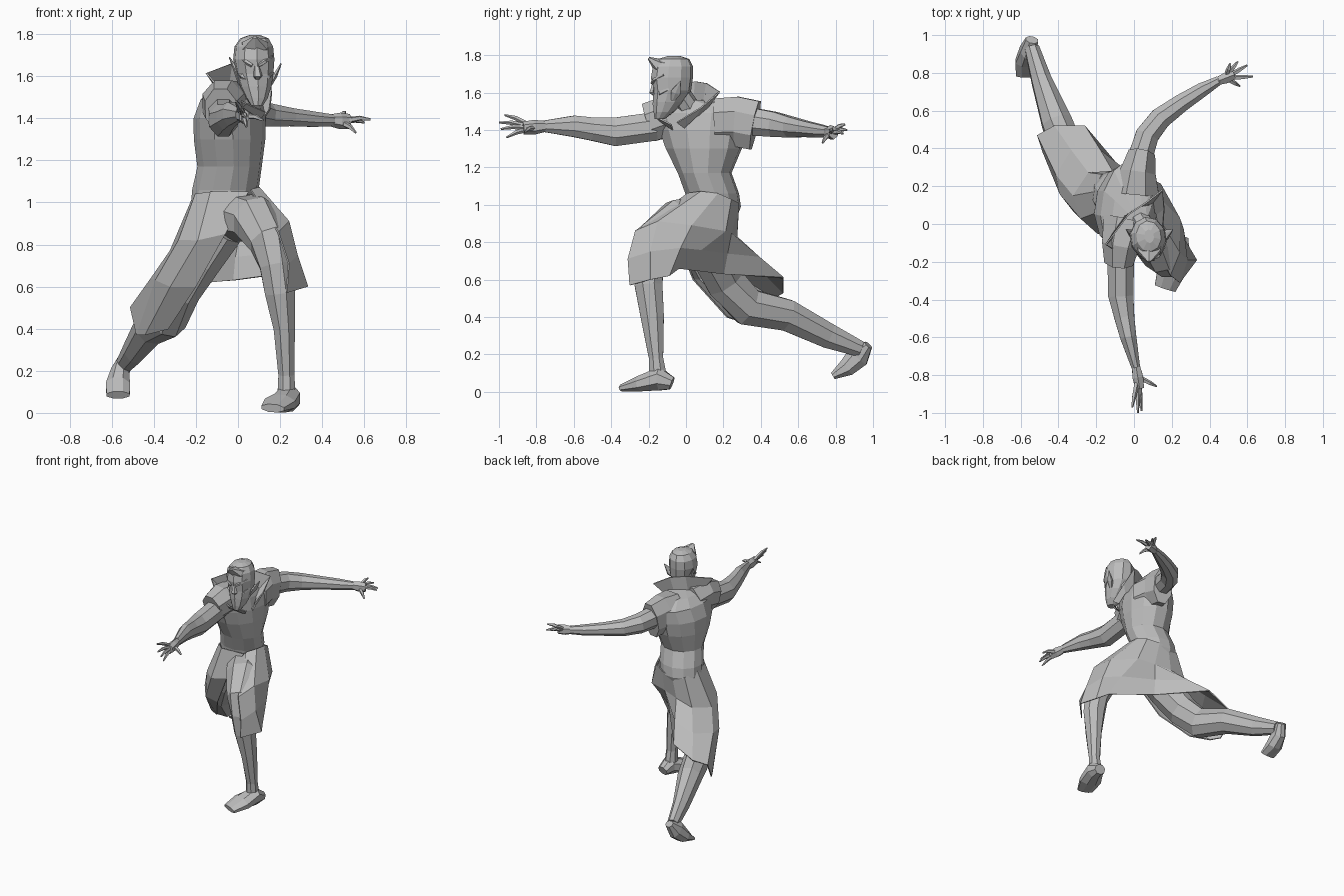
import bpy
import bmesh
from math import cos, sin, pi, radians
from mathutils import Vector

UNIT = 0.01  # every coordinate below is in hundredths of a unit

default_cube = bpy.data.objects.get("Cube")
if default_cube:
    bpy.data.objects.remove(default_cube, do_unlink=True)

grey = bpy.data.materials.new("stone_grey")
grey.use_nodes = True
grey.diffuse_color = (0.5, 0.5, 0.5, 1)
shader = next(n for n in grey.node_tree.nodes if n.type == 'BSDF_PRINCIPLED')
shader.inputs["Base Color"].default_value = grey.diffuse_color


def finish(name, bm):
    """Turn a bmesh into a flat shaded object."""
    bmesh.ops.recalc_face_normals(bm, faces=bm.faces[:])
    mesh = bpy.data.meshes.new(name)
    bm.to_mesh(mesh)
    bm.free()
    mesh.materials.append(grey)
    obj = bpy.data.objects.new(name, mesh)
    bpy.context.collection.objects.link(obj)
    return obj


def loft(name, rings, sides=8, ref=(0, 0, 1), yaw=None):
    """Skin elliptical rings (x, y, z, radius_a, radius_b) along a path.

    With yaw the rings stay horizontal, otherwise they follow the path."""
    bm = bmesh.new()
    centres = [Vector(ring[:3]) for ring in rings]
    loops = []
    for i, ring in enumerate(rings):
        if yaw is not None:
            turn = radians(yaw)
            side = Vector((cos(turn), sin(turn), 0))
            up = Vector((-sin(turn), cos(turn), 0))
        else:
            before = centres[max(i - 1, 0)]
            after = centres[min(i + 1, len(rings) - 1)]
            along = (after - before).normalized()
            side = along.cross(Vector(ref)).normalized()
            up = side.cross(along)
        loop = []
        for k in range(sides):
            angle = 2 * pi * (k + 0.5) / sides
            offset = side * cos(angle) * ring[3] + up * sin(angle) * ring[4]
            loop.append(bm.verts.new((centres[i] + offset * 1.03) * UNIT))
        loops.append(loop)
    for lower, upper in zip(loops, loops[1:]):
        for k in range(sides):
            j = (k + 1) % sides
            bm.faces.new((lower[k], lower[j], upper[j], upper[k]))
    bm.faces.new(loops[0])
    bm.faces.new(loops[-1])
    return finish(name, bm)


def sheet(name, columns, thickness=0.8):
    """Cloth panel skinned across columns of points, given some thickness."""
    bm = bmesh.new()
    grid = [[bm.verts.new(Vector(p) * UNIT) for p in col] for col in columns]
    for a, b in zip(grid, grid[1:]):
        for k in range(len(a) - 1):
            bm.faces.new((a[k], b[k], b[k + 1], a[k + 1]))
    obj = finish(name, bm)
    solid = obj.modifiers.new("cloth_thickness", 'SOLIDIFY')
    solid.thickness = thickness * UNIT
    solid.offset = 0
    return obj


def hand(name, wrist, palm, tips):
    """Palm with slightly bent, tapering fingers reaching to the tips."""
    wrist, palm = Vector(wrist), Vector(palm)
    middle = (wrist + palm) / 2
    loft(name + "_palm", [(*wrist, 2.3, 2.8), (*middle, 3.2, 3.8),
                          (*palm, 2.6, 3.4)], 6)
    for number, tip in enumerate(tips):
        tip = Vector(tip)
        root = middle.lerp(tip, 0.2)
        bend = root.lerp(tip, 0.55) + Vector((0, 0, 0.8))
        loft(f"{name}_finger_{number + 1}",
             [(*root, 1.4, 1.4), (*bend, 1.2, 1.2), (*tip, 0.5, 0.5)], 5)


# Coat body, turned so that the chest looks towards +x
loft("coat_body", [
    (-6, 13, 88, 12, 12), (-7, 15, 99, 15, 14), (-6, 14, 106, 15.5, 14),
    (-4, 10, 117, 15, 14), (-4, 9.5, 130, 16.5, 20), (-4, 9, 140, 16.5, 23),
    (-3, 9, 149, 14, 25), (-1, 7, 154, 10, 16), (2, 3, 156, 5, 6),
], sides=12, yaw=-8)

# Coat skirt: one wrap from the left front edge round the back to the right
sheet("coat_skirt", [
    [(6, 1, 106), (19, -27, 86), (24, -31, 71), (23, -30, 57)],
    [(10, 8, 107), (24, -15, 91), (28, -19, 75), (33, -19, 60)],
    [(10, 17, 106), (24, 3, 89), (26, -3, 77), (27, -9, 62)],
    [(8, 24, 103), (14, 21, 86), (18, 8, 76), (20, -4, 66)],
    [(0, 28, 101), (1, 24, 85), (-1, 22, 74), (-2, 20, 63)],
    [(-8, 28, 100), (-11, 27, 83), (-18, 39, 72), (-26, 52, 61)],
    [(-17, 26, 100), (-24, 27, 79), (-33, 39, 66), (-42, 52, 53)],
    [(-21, 17, 103), (-32, 15, 77), (-41, 26, 64), (-51, 47, 50)],
    [(-20, 6, 104), (-28, 3, 82), (-39, 16, 63), (-48, 38, 37)],
    [(-13, -1, 105), (-19, -5, 82), (-32, 7, 60), (-44, 31, 37)],
    [(5, 0, 105), (-6, -5, 85), (-20, 4, 60), (-33, 22, 40)],
])

# Short wide sleeves with openings that slant in towards the armpit
loft("right_sleeve", [(-4, 2, 146, 13, 12), (-7, -11, 147, 10.5, 11.5),
                      (-8, -20, 144, 8, 11)])
loft("left_sleeve", [(1, 16, 144, 13, 13.5), (2, 27, 144.5, 10, 14),
                     (4, 37, 142.5, 7.5, 13.8)])

# Arms: the right one reaches ahead, the left one trails behind
loft("right_arm", [
    (-7, -16, 142, 7.5, 8), (-7, -38, 139, 7, 8), (-5, -50, 140.5, 5.5, 6.5),
    (-3, -60, 142, 4.5, 6), (1, -76, 142, 2.4, 3.2),
])
loft("left_arm", [
    (2, 31, 145, 7, 8), (7, 47, 143, 6.5, 7), (14, 56, 141.5, 6, 5.8),
    (25, 64, 140.5, 5, 4.5), (36, 71, 139.5, 4, 3.8), (45, 76, 139, 2.5, 2.9),
])
hand("right_hand", (1, -75, 142), (3, -87, 141),
     [(-1, -97, 148), (2, -100, 144), (4, -99, 140.5), (4, -96, 136),
      (12, -86, 139)])
hand("left_hand", (44, 75.5, 139), (53, 79, 138.5),
     [(51, 85, 143), (55, 86, 140), (60, 84, 138), (63, 78, 139.5),
      (56, 73, 133)])

# Legs: the left one carries the lunge, the right one stretches back
X_AXIS = (1, 0, 0)
loft("left_leg", [
    (-2, 12, 93, 12, 12), (8, -5, 92, 11, 12), (15, -17, 82, 10, 10),
    (18, -20, 70, 8.5, 8), (20, -20, 57, 7.8, 7.5), (22, -18, 40, 6.5, 5.3),
    (23, -16, 18, 4, 4), (23, -15, 8, 5, 4.5),
], ref=X_AXIS)
loft("right_leg", [
    (-9, 10, 88, 13, 12), (-18, 14, 74, 12, 11), (-27, 21, 59, 11, 9.5),
    (-33, 33, 45.5, 10.5, 9), (-41, 54, 41, 8.8, 8.3),
    (-49, 76, 30, 7, 5.5), (-54, 93, 23, 4.5, 4),
], ref=X_AXIS)
loft("left_foot", [
    (25, -7.5, 4.5, 3.5, 4), (24, -14, 7, 6.5, 6), (20, -24, 4.6, 4.4, 8),
    (16.5, -34, 2.2, 2, 6),
], ref=X_AXIS)
loft("right_foot", [
    (-54, 97.5, 25, 2.5, 3.5), (-56, 92, 19, 6.5, 4.5), (-57, 86, 13, 5, 6),
    (-57, 78.5, 8.5, 2, 5.8),
], ref=X_AXIS)

# Neck and head
loft("neck", [(2, 4, 148, 6, 6), (6, -3, 159, 5.5, 5.5)])
loft("head", [
    (9, -14, 146, 2.8, 2.8), (9, -12, 149.5, 5, 5.2), (8.5, -9.5, 155, 7.2, 8),
    (8, -7.5, 161, 8.6, 10), (7.5, -7.5, 168, 9.6, 11),
    (7.5, -7, 174, 9, 10.5), (7.8, -6.5, 178, 6.5, 8),
    (8, -6.5, 179.5, 2.5, 3.5),
], sides=10, yaw=8)
loft("hair_peak", [(8, -9, 173, 8, 5), (8, -15, 174.5, 6.5, 3.8),
                   (8, -20, 178.5, 0.9, 0.7)], 6)
loft("nose", [(8.7, -17, 166, 0.9, 1.2), (9.4, -18.2, 160, 1.6, 2.2),
              (9.3, -16, 158, 0.6, 0.8)], 5, ref=X_AXIS)
loft("mouth", [(6, -15.5, 153.5, 0.8, 0.8), (9.4, -17, 154, 1, 1.2),
               (12.5, -15, 153.5, 0.8, 0.8)], 5)

# Paired features, offset from the middle of the face
for label, sign in (("right", -1), ("left", 1)):
    mid = 8.2
    loft(label + "_brow", [(mid + sign * 1.5, -18, 165, 1, 0.9),
                           (mid + sign * 4.5, -17, 167, 1.2, 1.1),
                           (mid + sign * 8, -12, 169.5, 0.6, 0.5)], 5)
    loft(label + "_cheek", [(mid + sign * 3, -15.5, 158, 1, 1),
                            (mid + sign * 6, -13.5, 160, 1.5, 1.4),
                            (mid + sign * 8.2, -9, 162, 0.8, 0.8)], 5)
    lift = 2 if sign < 0 else -1
    loft(label + "_ear", [(mid + sign * 7, -7, 156, 1.2, 1),
                          (mid + sign * 9.3, -5.5, 161 + lift, 3, 1.1),
                          (mid + sign * 12.3, -3, 167 + lift, 0.3, 0.3)],
         6, ref=X_AXIS)

# Tall flared collar with two swept points, falling into lapels
sheet("collar", [
    [(13, -1, 141), (15, -5, 144)],
    [(12, 5, 147), (16, 8, 152)],
    [(9, 10, 150), (15, 18, 160.5)],
    [(3, 9, 152), (6, 11, 165)],
    [(-5, 4, 152), (-3, 5, 166)],
    [(-8, -4, 151), (-15, -11, 161.5)],
    [(-5, -11, 149), (-8, -15, 153)],
    [(2, -14, 145), (4, -16, 147)],
    [(11, -7, 140), (13, -8, 143)],
])
